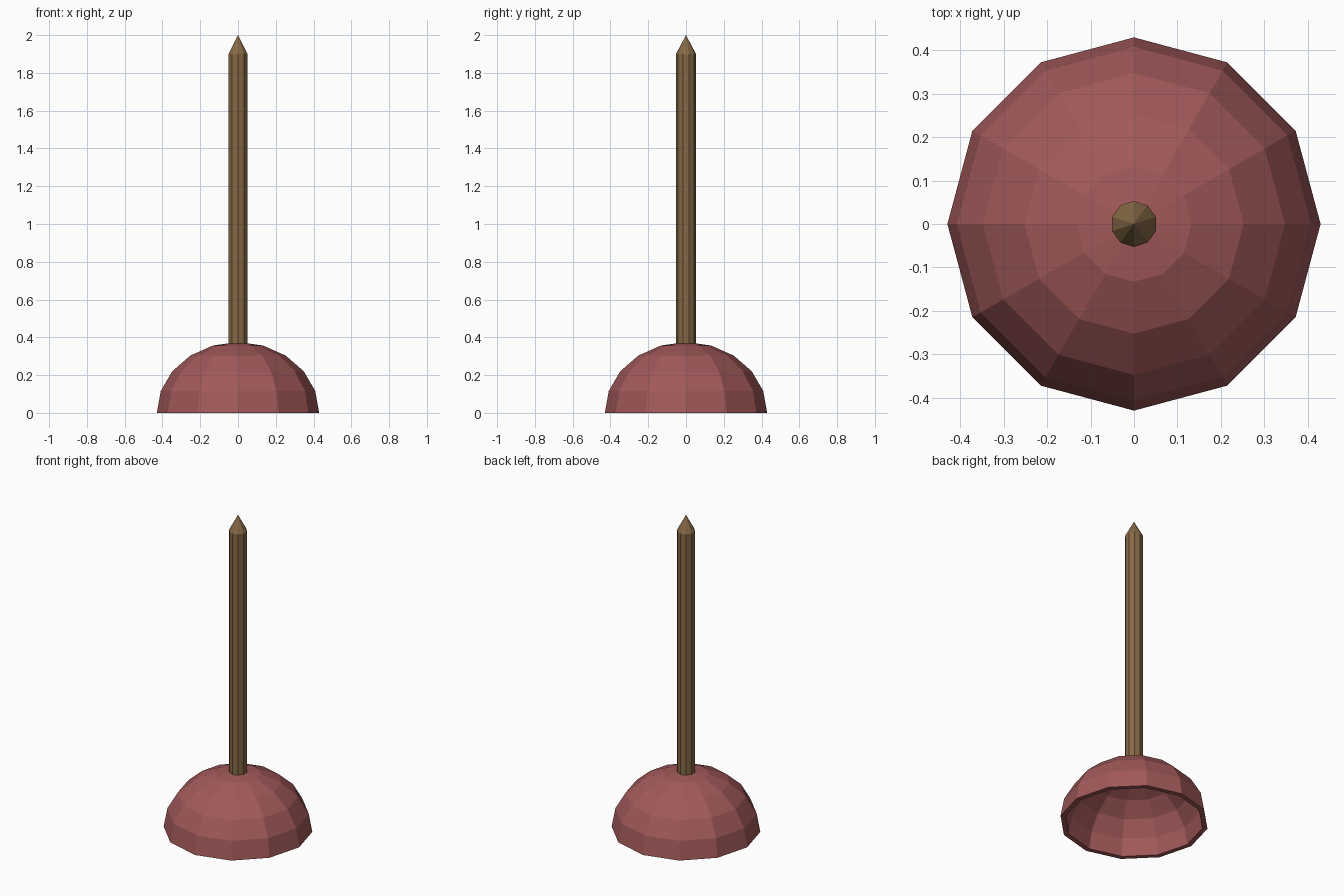
import bpy, bmesh
from math import sin, cos, pi

if "Cube" in bpy.data.objects:
    bpy.data.objects.remove(bpy.data.objects["Cube"])


def material(name, rgb):
    m = bpy.data.materials.new(name)
    m.diffuse_color = (*rgb, 1)
    m.use_nodes = True
    m.node_tree.nodes["Principled BSDF"].inputs["Base Color"].default_value = m.diffuse_color
    return m


def lathe(name, profile, sides, mat):
    """Revolve (radius, z) points about z; radius 0 makes a pole."""
    bm = bmesh.new()
    rings = []
    for r, z in profile:
        if r == 0:
            rings.append([bm.verts.new((0, 0, z))] * sides)
        else:
            angles = [pi / 2 + 2 * pi * i / sides for i in range(sides)]
            rings.append([bm.verts.new((r * cos(a), r * sin(a), z)) for a in angles])
    for a, b in zip(rings, rings[1:]):
        for i in range(sides):
            j = (i + 1) % sides
            bm.faces.new(dict.fromkeys((a[i], a[j], b[j], b[i])))
    bmesh.ops.recalc_face_normals(bm, faces=bm.faces)
    me = bpy.data.meshes.new(name)
    bm.to_mesh(me)
    bm.free()
    me.materials.append(mat)
    ob = bpy.data.objects.new(name, me)
    bpy.context.collection.objects.link(ob)
    return ob


def dome(radius, height):
    pts = [(radius * cos(pi * k / 10), height * sin(pi * k / 10)) for k in range(5)]
    return pts + [(0, height)]


red = material("rubber_red", (0.36, 0.10, 0.10))
brown = material("wood_brown", (0.24, 0.14, 0.06))

# Hollow rubber cup: outer dome, flat rim, inner dome
lathe("rubber_cup", dome(0.43, 0.375)[::-1] + dome(0.40, 0.345), 12, red)

# Wooden handle with pointed tip
lathe("handle", [(0, 0.355), (0.053, 0.355), (0.053, 1.9), (0, 2.0)], 10, brown)
